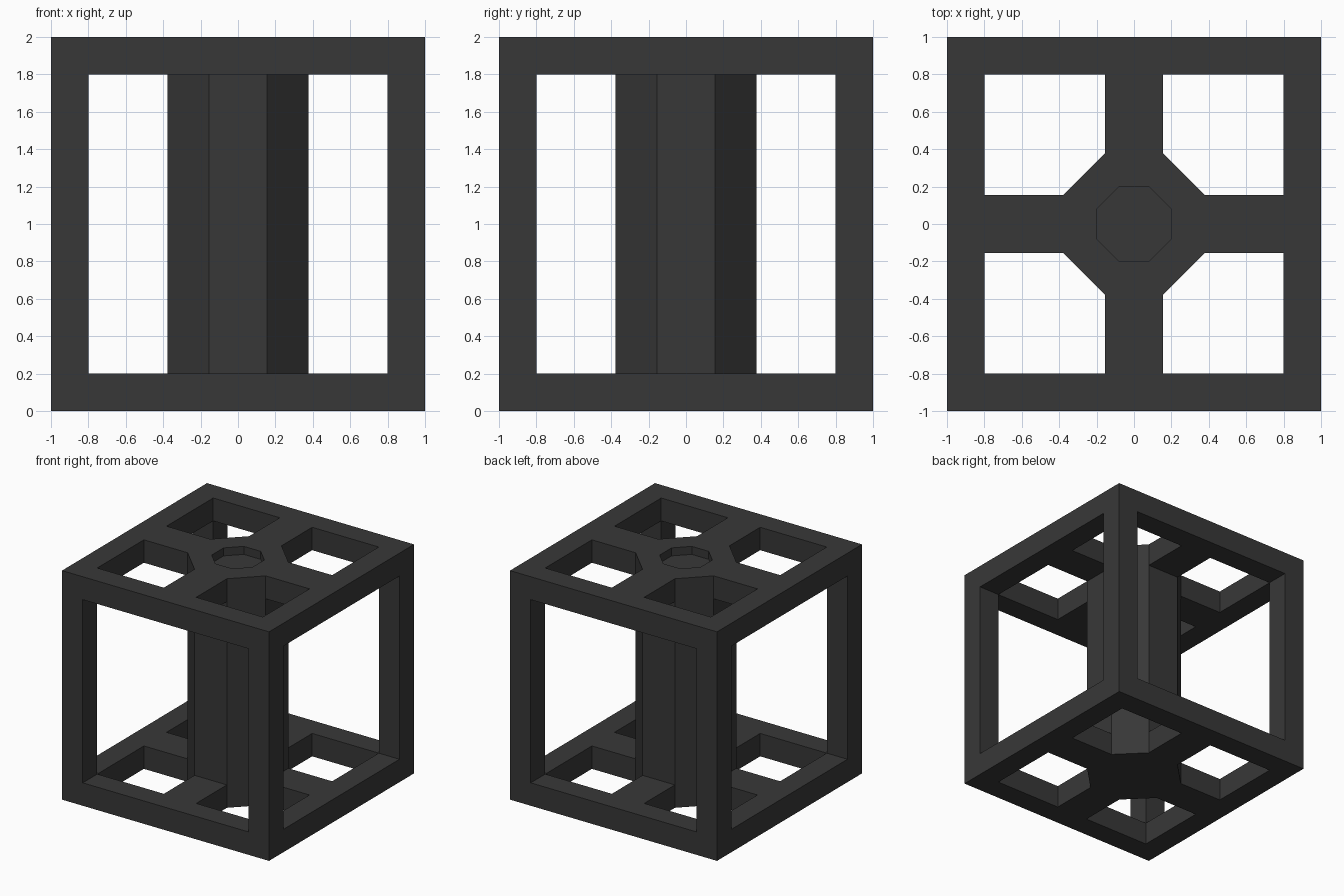
import bpy, bmesh, math

if "Cube" in bpy.data.objects:
    bpy.data.objects.remove(bpy.data.objects["Cube"])

# Frame dimensions
OUT, IN = 1.0, 0.8                  # outer and inner half width of the cube frame
COL, HOLE = 0.377, 0.197            # apothems of the column and of the top recess
T = math.tan(math.radians(22.5))
A = COL * T                         # half width of the cross arms
LEVELS = [0.0, 0.2, 1.8, 1.93, 2.0]
ALL, PLATES, SUNK = (0, 1, 2, 3), (0, 2, 3), (0, 1, 2)


def turn(points, quarter):
    for _ in range(quarter):
        points = [(-y, x) for x, y in points]
    return points


def rect(x0, x1, y0, y1):
    return [(x0, y0), (x1, y0), (x1, y1), (x0, y1)]


def octagon(apothem):
    r = apothem / math.cos(math.radians(22.5))
    return [(r * math.cos(math.radians(45 * i + 22.5)),
             r * math.sin(math.radians(45 * i + 22.5))) for i in range(8)]


# Plan cells, each with the height layers it fills
cells = []
for q in range(4):
    cells.append((turn(rect(IN, OUT, IN, OUT), q), ALL))          # corner post
    for y0, y1 in ((-IN, -A), (-A, A), (A, IN)):                  # rim beams
        cells.append((turn(rect(IN, OUT, y0, y1), q), PLATES))
    cells.append((turn(rect(COL, IN, -A, A), q), PLATES))         # cross arm

# Central column with its shallow recess in the top
outer, inner = octagon(COL), octagon(HOLE)
for i in range(8):
    j = (i + 1) % 8
    cells.append(([inner[i], outer[i], outer[j], inner[j]], ALL))
cells.append((inner, SUNK))

# Raise every cell, keeping only the faces that two cells do not share
faces = {}


def toggle(loop):
    loop = [tuple(round(c, 4) + 0.0 for c in p) for p in loop]
    key = tuple(sorted(loop))
    if key in faces:
        del faces[key]
    else:
        faces[key] = loop


for plan, layers in cells:
    for k in layers:
        lo = [(x, y, LEVELS[k]) for x, y in plan]
        hi = [(x, y, LEVELS[k + 1]) for x, y in plan]
        toggle(lo[::-1])
        toggle(hi)
        for i in range(len(plan)):
            j = (i + 1) % len(plan)
            toggle([lo[i], lo[j], hi[j], hi[i]])

bm = bmesh.new()
verts = {}
for loop in faces.values():
    for p in loop:
        if p not in verts:
            verts[p] = bm.verts.new(p)
    bm.faces.new([verts[p] for p in loop])
bmesh.ops.recalc_face_normals(bm, faces=bm.faces)

mesh = bpy.data.meshes.new("cube_frame_with_column")
bm.to_mesh(mesh)
bm.free()
obj = bpy.data.objects.new("cube_frame_with_column", mesh)
bpy.context.collection.objects.link(obj)

mat = bpy.data.materials.new("dark grey")
mat.diffuse_color = (0.039, 0.039, 0.039, 1)
mat.use_nodes = True
mat.node_tree.nodes["Principled BSDF"].inputs["Base Color"].default_value = mat.diffuse_color
mesh.materials.append(mat)
